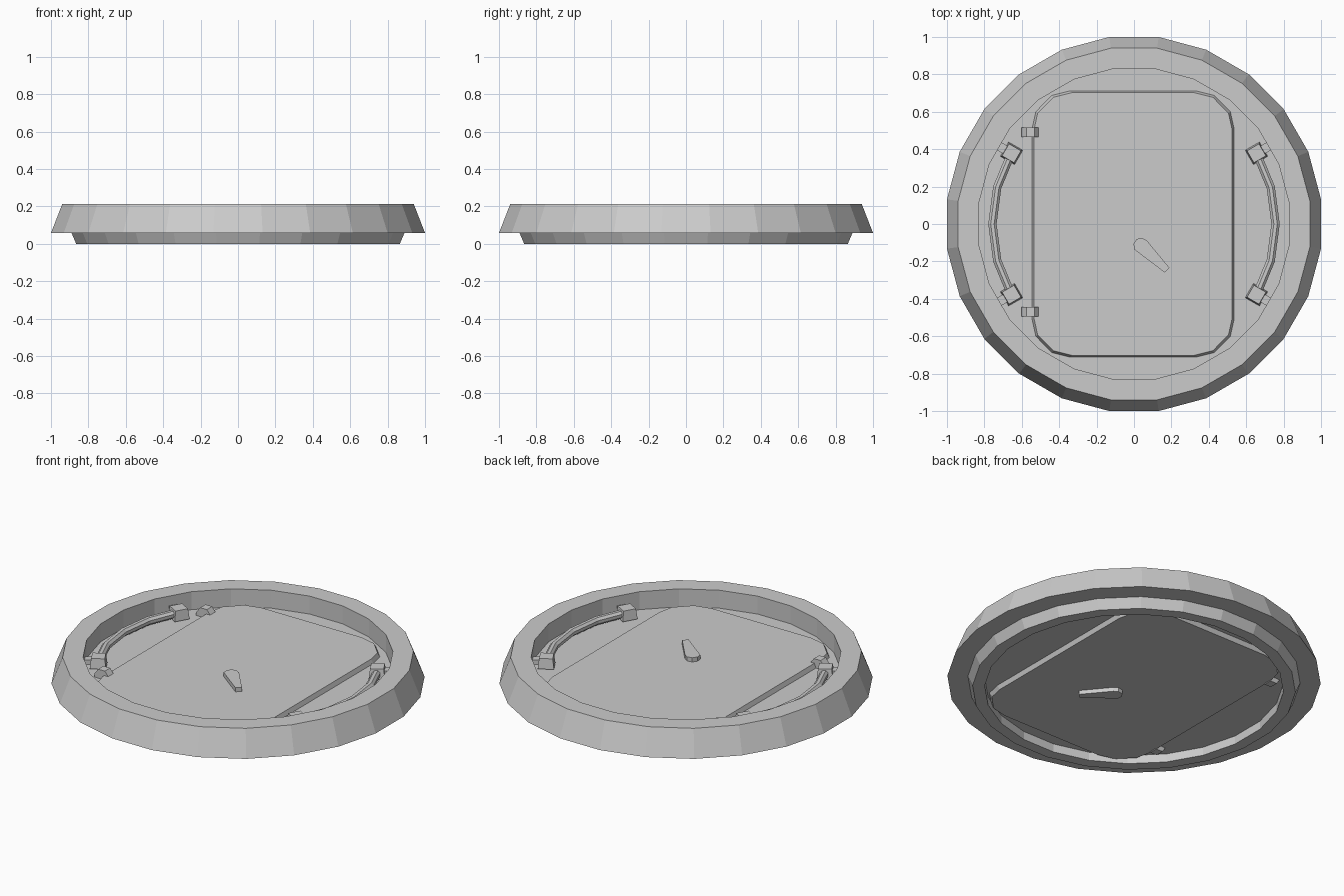
import bpy, bmesh, math
from mathutils import Matrix, Vector

if "Cube" in bpy.data.objects:
    bpy.data.objects.remove(bpy.data.objects["Cube"])

grey = bpy.data.materials.new("plain grey")
grey.diffuse_color = (0.6, 0.6, 0.6, 1)
grey.use_nodes = True
grey.node_tree.nodes["Principled BSDF"].inputs["Base Color"].default_value = grey.diffuse_color


def finish(name, bm):
    bmesh.ops.remove_doubles(bm, verts=bm.verts, dist=1e-5)
    bmesh.ops.recalc_face_normals(bm, faces=bm.faces)
    me = bpy.data.meshes.new(name)
    bm.to_mesh(me)
    bm.free()
    me.materials.append(grey)
    ob = bpy.data.objects.new(name, me)
    bpy.context.collection.objects.link(ob)
    return ob


def loft(name, rings, matrix=Matrix(), closed=False):
    """Skin a list of equal-length rings; cap the ends unless closed."""
    bm = bmesh.new()
    vs = [[bm.verts.new(matrix @ Vector(p)) for p in r] for r in rings]
    n = len(vs[0])
    pairs = list(zip(vs, vs[1:])) + ([(vs[-1], vs[0])] if closed else [])
    for a, b in pairs:
        for i in range(n):
            j = (i + 1) % n
            bm.faces.new((a[i], a[j], b[j], b[i]))
    if not closed:
        bm.faces.new(vs[0])
        bm.faces.new(vs[-1])
    return finish(name, bm)


def circle(r, z, n=24):
    """24-gon with flats facing the axes; r is measured to the flats."""
    R = r / math.cos(math.pi / n)
    return [(R * math.cos((i + .5) * 2 * math.pi / n),
             R * math.sin((i + .5) * 2 * math.pi / n), z) for i in range(n)]


# round frame with recessed floor plate, capped on both sides
FLOOR, UNDER = 0.105, 0.05
profile = [(.80, UNDER), (.80, 0), (.865, 0), (.89, .058), (1.0, .058),
           (.94, .212), (.83, .212), (.83, FLOOR)]
loft("round_frame", [circle(r, z) for r, z in profile])

# door panel with chamfered corners, standing proud on both sides
quarter = [(.54, .51), (.52, .60), (.435, .687), (.335, .712)]
outline = (quarter + [(-x, y) for x, y in reversed(quarter)]
           + [(-x, -y) for x, y in quarter] + [(x, -y) for x, y in reversed(quarter)])


def door_ring(inset, z):
    return [(x * (1 - inset / .54) - .005, y * (1 - inset / .71), z) for x, y in outline]


loft("door_panel", [door_ring(.01, .024), door_ring(0, UNDER),
                    door_ring(0, FLOOR), door_ring(.01, .131)])

# latch lever, passing through the door
lever = [(0, -.135), (.165, -.26), (.19, -.235), (.07, -.09),
         (.045, -.075), (.015, -.08), (-.002, -.105)]
loft("latch_lever", [[(x, y, z) for x, y in lever] for z in (0, .156)])

# two hinge barrels on the left edge
barrel = [(-.048, .06), (-.048, .125), (-.022, .158), (.022, .158),
          (.048, .125), (.048, .06), (.022, .02), (-.022, .02)]
for k, y in enumerate((.49, -.47)):
    loft(f"hinge_{k + 1}", [[(x - .553, y + s, z) for x, z in barrel]
                            for s in (-.025, .025)])


def box_ring(x0, x1, w, z):
    return [(x0, -w, z), (x1, -w, z), (x1, w, z), (x0, w, z)]


# curved grab handles with brackets and wall tabs
for side, base in (("right", 0), ("left", math.pi)):
    bar = []
    for deg in (-30, -15, 0, 15, 30):
        a = base + math.radians(deg)
        bar.append([((.757 + .024 * math.cos(t)) * math.cos(a),
                     (.757 + .024 * math.cos(t)) * math.sin(a),
                     .14 + .024 * math.sin(t))
                    for t in [(i + .5) * math.pi / 4 for i in range(8)]])
    loft(f"grab_handle_{side}", bar)
    for k, deg in enumerate((-30, 30)):
        m = Matrix.Rotation(base + math.radians(deg), 4, 'Z')
        loft(f"handle_bracket_{side}_{k + 1}",
             [box_ring(.712, .80, .044, .112), box_ring(.719, .793, .037, .172)], m)
        loft(f"wall_tab_{side}_{k + 1}",
             [box_ring(.78, .835, .024, .125), box_ring(.78, .835, .024, .155)], m)
